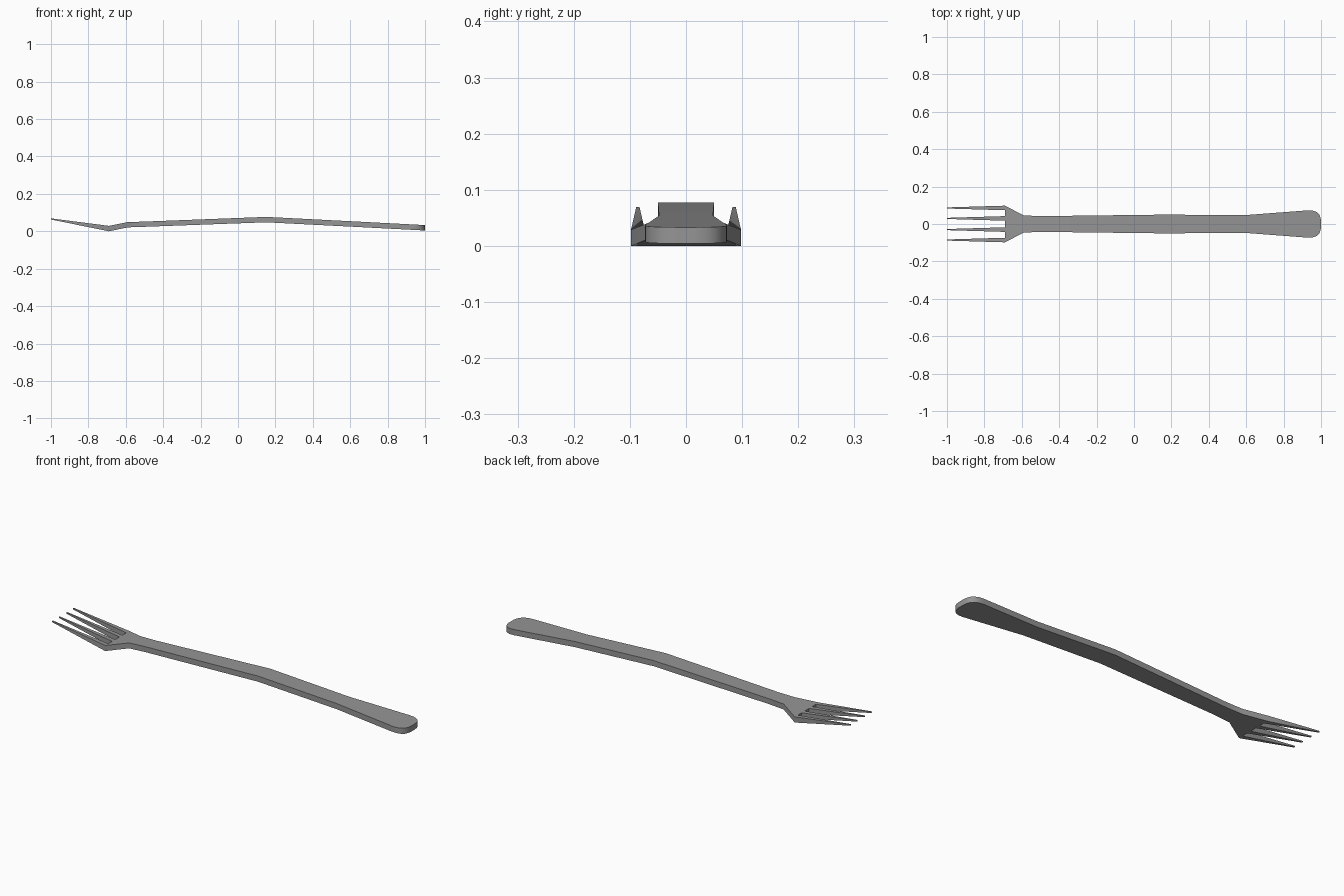
import bpy, bmesh, math

if "Cube" in bpy.data.objects:
    bpy.data.objects.remove(bpy.data.objects["Cube"])

steel = bpy.data.materials.new("grey_steel")
steel.diffuse_color = (0.3, 0.3, 0.3, 1)
steel.use_nodes = True
steel.node_tree.nodes["Principled BSDF"].inputs["Base Color"].default_value = steel.diffuse_color

# Stations along the fork: x, half width, bottom z, top z
STATIONS = [
    (-0.69, 0.098, 0.002, 0.031), (-0.59, 0.046, 0.023, 0.051),
    (-0.50, 0.042, 0.026, 0.054), (0.15, 0.050, 0.050, 0.079),
    (0.60, 0.048, 0.027, 0.056),
]
# Rounded handle end
END = [(0.93, 0.073), (0.955, 0.072), (0.975, 0.065), (0.99, 0.052), (0.997, 0.036), (1.0, 0.018)]
STATIONS += [(x, w, 0.027 - (x - 0.6) * 0.052, 0.056 - (x - 0.6) * 0.052) for x, w in END]
# Column positions: tine edges plus the centre line
COLS = [-1, -0.75, -0.43, -0.18, 0, 0.18, 0.43, 0.75, 1]
TINES = [0, 2, 5, 7]

bm = bmesh.new()
rows = []
for x, w, zb, zt in STATIONS:
    rows.append(([bm.verts.new((x, c * w, zb)) for c in COLS],
                 [bm.verts.new((x, c * w, zt)) for c in COLS]))

# Handle, neck and head plate
for (b0, t0), (b1, t1) in zip(rows, rows[1:]):
    for i in range(len(COLS) - 1):
        bm.faces.new((t0[i], t1[i], t1[i + 1], t0[i + 1]))
        bm.faces.new((b0[i], b0[i + 1], b1[i + 1], b1[i]))
    for i in (0, -1):
        bm.faces.new((b0[i], b1[i], t1[i], t0[i]))

# End cap, and the walls between tines
bl, tl = rows[-1]
b, t = rows[0]
for i in range(len(COLS) - 1):
    bm.faces.new((bl[i], bl[i + 1], tl[i + 1], tl[i]))
    if i not in TINES:
        bm.faces.new((b[i], t[i], t[i + 1], b[i + 1]))

# Four tapering tines
for i in TINES:
    root = [b[i], b[i + 1], t[i + 1], t[i]]
    cy = (b[i].co.y + b[i + 1].co.y) / 2
    tip = [bm.verts.new((-1, cy + dy, z)) for dy, z in
           ((-0.003, 0.065), (0.003, 0.065), (0.003, 0.071), (-0.003, 0.071))]
    for k in range(4):
        n = (k + 1) % 4
        bm.faces.new((root[k], root[n], tip[n], tip[k]))
    bm.faces.new(tip)

bmesh.ops.recalc_face_normals(bm, faces=bm.faces)
low = min(v.co.z for v in bm.verts)
bmesh.ops.translate(bm, verts=bm.verts, vec=(0, 0, -low))
mesh = bpy.data.meshes.new("fork")
bm.to_mesh(mesh)
bm.free()
mesh.materials.append(steel)
fork = bpy.data.objects.new("fork", mesh)
bpy.context.collection.objects.link(fork)
bpy.context.view_layer.objects.active = fork
fork.select_set(True)
bpy.ops.object.shade_smooth_by_angle(angle=math.radians(30))
